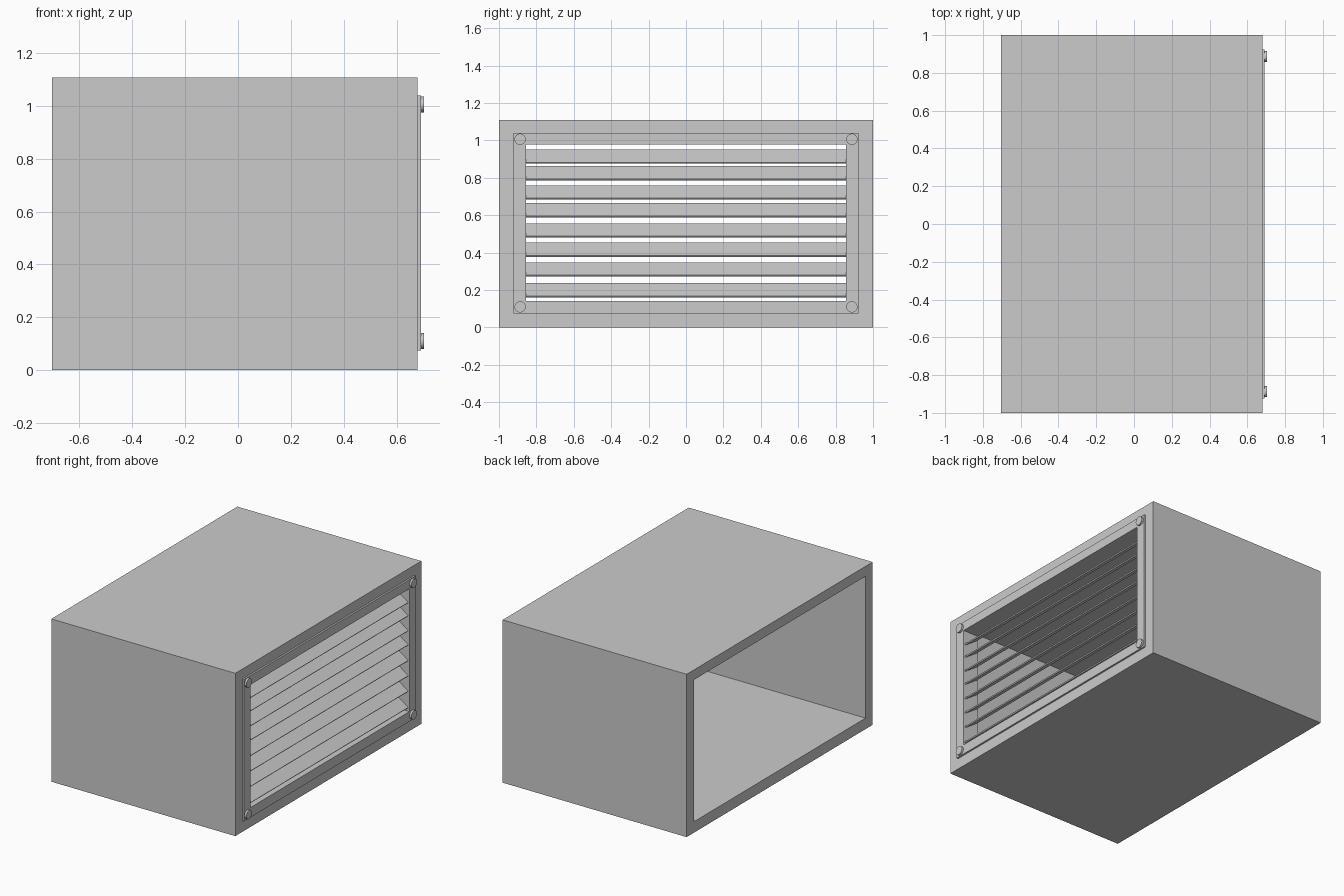
import bpy, bmesh, math
from mathutils import Vector

if "Cube" in bpy.data.objects:
    bpy.data.objects.remove(bpy.data.objects["Cube"])


def finish(name, bm):
    bmesh.ops.recalc_face_normals(bm, faces=bm.faces)
    me = bpy.data.meshes.new(name)
    bm.to_mesh(me)
    bm.free()
    ob = bpy.data.objects.new(name, me)
    bpy.context.collection.objects.link(ob)
    return ob


def rect_tube(name, x0, x1, outer, inner):
    """Rectangular sleeve along x; outer / inner = (half width, z low, z high)."""
    bm = bmesh.new()
    rings = []
    for x, (w, lo, hi) in ((x0, outer), (x1, outer), (x1, inner), (x0, inner)):
        rings.append([bm.verts.new((x, y, z)) for y, z in
                      ((-w, lo), (w, lo), (w, hi), (-w, hi))])
    for r in range(4):
        a, b = rings[r], rings[(r + 1) % 4]
        for i in range(4):
            j = (i + 1) % 4
            bm.faces.new((a[i], a[j], b[j], b[i]))
    return finish(name, bm)


def slat(name, z_low, z_high, x_in, x_out, half, t):
    """Thin tilted blade, outer edge low."""
    d = Vector((x_out - x_in, z_low - z_high)).normalized()
    n = Vector((d.y, -d.x)) * t          # thickness goes below the top face
    prof = [Vector((x_in, z_high)), Vector((x_out, z_low))]
    prof += [prof[1] + n, prof[0] + n]
    bm = bmesh.new()
    a = [bm.verts.new((p.x, -half, p.y)) for p in prof]
    b = [bm.verts.new((p.x, half, p.y)) for p in prof]
    bm.faces.new(a)
    bm.faces.new(b)
    for i in range(4):
        j = (i + 1) % 4
        bm.faces.new((a[i], a[j], b[j], b[i]))
    return finish(name, bm)


# open-ended duct housing
rect_tube("duct_housing", -0.705, 0.68, (1.0, 0.0, 1.108), (0.923, 0.075, 1.04))

# grille frame set into the front opening
rect_tube("grille_frame", 0.575, 0.692, (0.923, 0.075, 1.04), (0.855, 0.142, 0.978))

# louvre slats
for i, z in enumerate((0.168, 0.279, 0.384, 0.488, 0.595, 0.691, 0.793, 0.883)):
    slat(f"slat_{i + 1}", z, z + 0.069, 0.585, 0.683, 0.857, 0.009)

# corner screws
for i, (y, z) in enumerate((y, z) for y in (-0.887, 0.887) for z in (0.11, 1.006)):
    bpy.ops.mesh.primitive_cylinder_add(vertices=32, radius=0.03, depth=0.025,
                                        location=(0.6925, y, z),
                                        rotation=(0, math.pi / 2, 0))
    ob = bpy.context.object
    ob.name = f"corner_screw_{i + 1}"
    bpy.ops.object.shade_smooth_by_angle(angle=math.radians(35))
